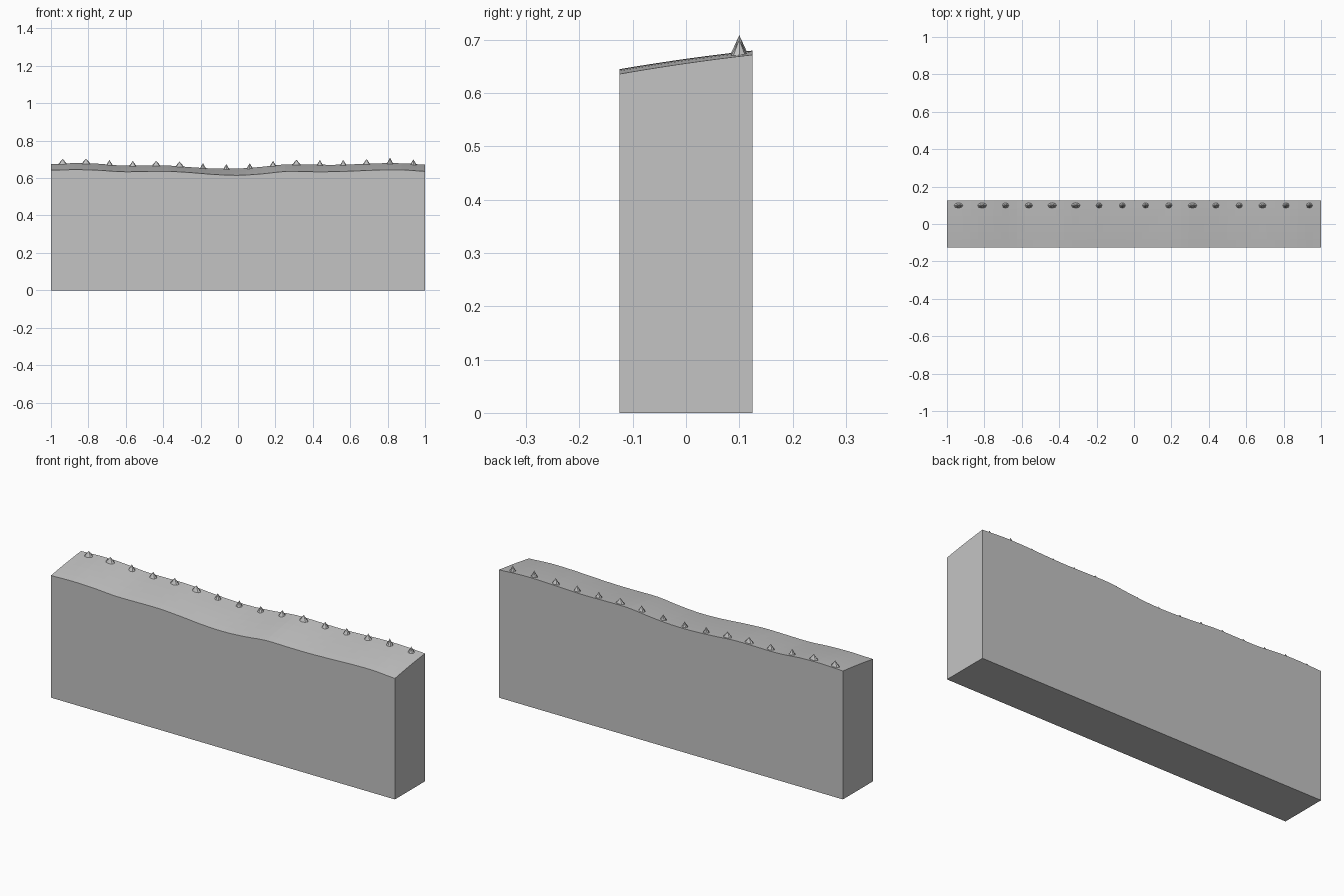
import bpy, bmesh
from mathutils import Matrix, Vector

if "Cube" in bpy.data.objects:
    bpy.data.objects.remove(bpy.data.objects["Cube"])

stone = bpy.data.materials.new("stone grey")
stone.diffuse_color = (0.55, 0.55, 0.55, 1)
stone.use_nodes = True
stone.node_tree.nodes["Principled BSDF"].inputs["Base Color"].default_value = stone.diffuse_color

# Heights of the wavy top along the front and back edges, every 0.125 in x
FRONT = [.642, .645, .642, .634, .635, .636, .629, .619, .615,
         .622, .635, .634, .634, .638, .643, .644, .636]
BACK = [.675, .680, .677, .667, .667, .667, .658, .651, .651,
        .660, .673, .673, .671, .674, .679, .679, .672]


def curve(p, x):
    """Smooth curve through evenly spaced heights."""
    t = min(max((x + 1) * 8, 0), 16)
    i = min(int(t), 15)
    t -= i
    a, b, c, d = (p[min(max(i + k, 0), 16)] for k in (-1, 0, 1, 2))
    return b + .5 * t * (c - a + t * (2*a - 5*b + 4*c - d + t * (3*(b - c) + d - a)))


def top_z(x, y):
    v = (y + .125) / .25
    return curve(FRONT, x) * (1 - v) + curve(BACK, x) * v + .008 * v * (1 - v)


def add_object(name, bm):
    bmesh.ops.recalc_face_normals(bm, faces=bm.faces)
    me = bpy.data.meshes.new(name)
    bm.to_mesh(me)
    bm.free()
    me.materials.append(stone)
    ob = bpy.data.objects.new(name, me)
    bpy.context.collection.objects.link(ob)
    return ob


# Wall block: rolling top sheet extruded down to the floor
bm = bmesh.new()
bmesh.ops.create_grid(bm, x_segments=48, y_segments=6, size=1,
                      matrix=Matrix.Diagonal((1, .125, 1, 1)))
top = list(bm.verts)
ext = bmesh.ops.extrude_face_region(bm, geom=list(bm.faces), use_keep_orig=True)
for v in [g for g in ext["geom"] if isinstance(g, bmesh.types.BMVert)]:
    v.co.z = 0
for v in top:
    v.co.z = top_z(v.co.x, v.co.y)
add_object("wall_block", bm)

# Row of small flattened spikes along the back edge
HALF_WIDTH = [.026, .027, .019, .022, .026, .026, .018, .018,
              .018, .019, .026, .019, .019, .022, .019, .018]
for i, r in enumerate(HALF_WIDTH):
    x = -.9375 + .125 * i
    height = .032 if i == 14 else .028
    bm = bmesh.new()
    bmesh.ops.create_cone(bm, cap_ends=True, segments=8, radius1=1, radius2=0,
                          depth=1, matrix=Matrix.Translation((0, 0, .5)))
    bmesh.ops.remove_doubles(bm, verts=bm.verts, dist=1e-4)
    bmesh.ops.scale(bm, verts=bm.verts, vec=Vector((r, .016, height + .003)))
    ob = add_object(f"spike_{i + 1}", bm)
    ob.location = (x, .1, top_z(x, .1) - .003)
